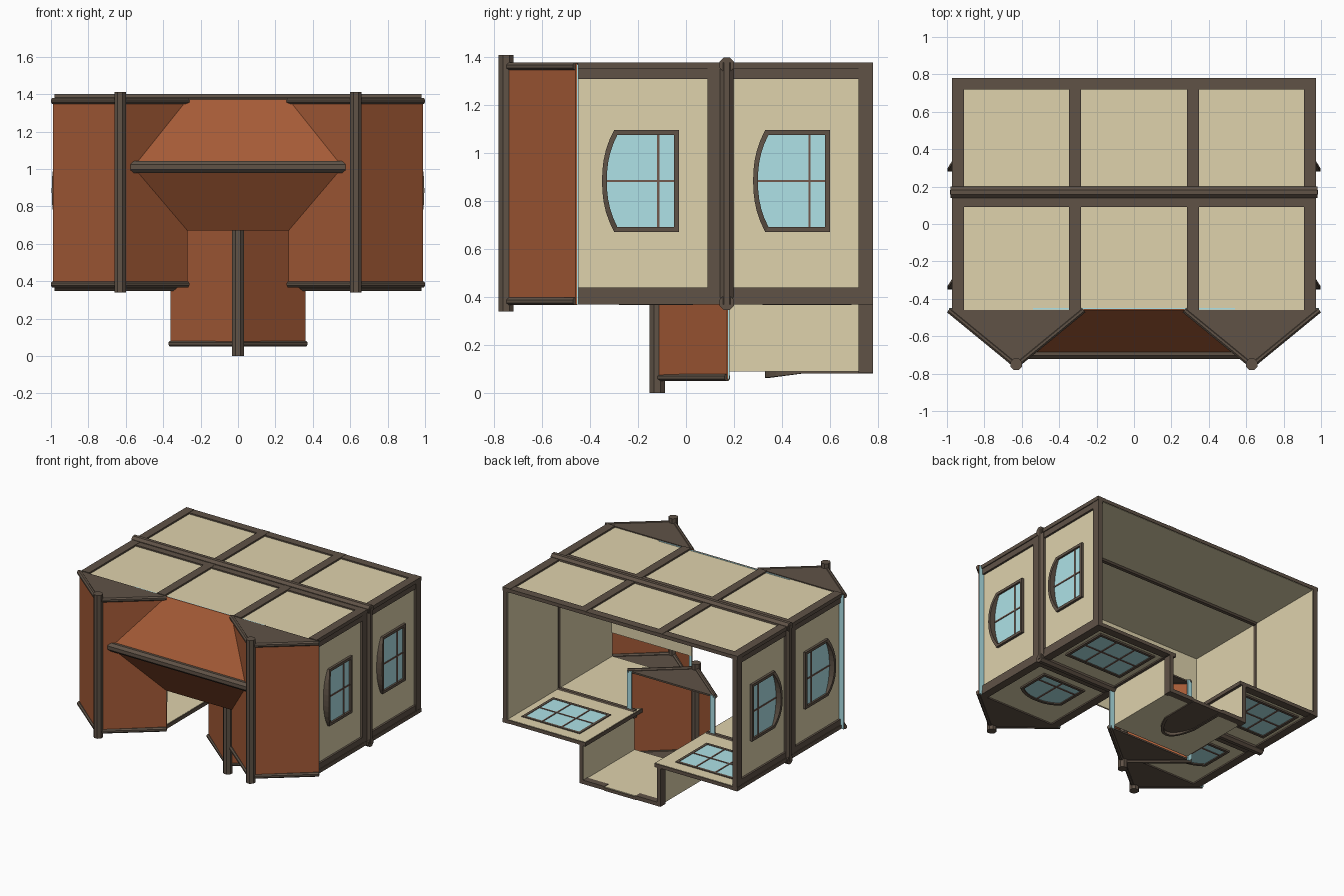
import bpy, bmesh, math
from mathutils import Vector

if "Cube" in bpy.data.objects:
    bpy.data.objects.remove(bpy.data.objects["Cube"])


def mat(name, c):
    m = bpy.data.materials.new(name)
    m.diffuse_color = (*c, 1)
    m.use_nodes = True
    m.node_tree.nodes["Principled BSDF"].inputs["Base Color"].default_value = m.diffuse_color
    return m


TAN = mat("plaster tan", (0.735, 0.645, 0.415))
WOOD = mat("dark timber", (0.115, 0.085, 0.062))
ROOF = mat("terracotta roof", (0.38, 0.105, 0.038))
BLUE = mat("pale blue glass", (0.43, 0.77, 0.81))
BAR = mat("glazing bar brown", (0.17, 0.10, 0.075))


def finish(bm, name, m):
    bmesh.ops.recalc_face_normals(bm, faces=bm.faces)
    me = bpy.data.meshes.new(name)
    bm.to_mesh(me)
    bm.free()
    me.materials.append(m)
    ob = bpy.data.objects.new(name, me)
    bpy.context.collection.objects.link(ob)
    return ob


def loft(name, lower, upper, m):
    """Closed solid between two matching outlines."""
    bm = bmesh.new()
    a = [bm.verts.new(p) for p in lower]
    b = [bm.verts.new(p) for p in upper]
    bm.faces.new(a)
    bm.faces.new(b)
    n = len(a)
    for i in range(n):
        j = (i + 1) % n
        bm.faces.new((a[i], a[j], b[j], b[i]))
    return finish(bm, name, m)


def slab(name, pts, off, m):
    o = Vector(off)
    return loft(name, pts, [Vector(p) + o for p in pts], m)


def box(name, x, y, z, m):
    return slab(name, [(x[0], y[0], z[0]), (x[1], y[0], z[0]), (x[1], y[1], z[0]), (x[0], y[1], z[0])],
                (0, 0, z[1] - z[0]), m)


def beam(name, p, q, r, m=WOOD):
    """Eight-sided timber between two points."""
    p, q = Vector(p), Vector(q)
    rot = (q - p).to_track_quat('Z', 'Y')
    ring = [rot @ Vector((r * math.cos(t), r * math.sin(t), 0))
            for t in [math.pi / 8 + i * math.pi / 4 for i in range(8)]]
    return loft(name, [p + v for v in ring], [q + v for v in ring], m)


def window(name, f, hw, side, apex, fill, bars=(), tilt=0.0, base=0.018, back=-0.012):
    """Framed opening; f maps (across, height, outward). Arch tips outward by tilt."""
    pts = [(-hw, 0), (hw, 0), (hw, side)]
    if apex > side:
        for i in range(1, 10):
            t = 1 - i / 5
            pts.append((hw * t, side + (apex - side) * (1 - abs(t) ** 2.3)))
    pts.append((-hw, side))
    cb = apex / 2
    k, kb = (hw - 0.02) / hw, (cb - 0.02) / cb
    inner = [(a * k, cb + (b - cb) * kb) for a, b in pts]

    def lift(b):
        return base + tilt * max(0, b - side) / max(apex - side, 0.01)
    loft(name + "_pane", [f(a, b, back) for a, b in inner], [f(a, b, 0.004) for a, b in inner], fill)
    bm = bmesh.new()
    rings = []
    for src, lo in ((pts, 1), (pts, 0), (inner, 0), (inner, 1)):
        rings.append([bm.verts.new(f(a, b, back - 0.003 if lo else lift(o[1])))
                      for (a, b), o in zip(src, pts)])
    n = len(pts)
    for r in range(4):
        u, v = rings[r], rings[(r + 1) % 4]
        for i in range(n):
            j = (i + 1) % n
            bm.faces.new((u[i], u[j], v[j], v[i]))
    finish(bm, name + "_frame", WOOD)
    for a0, a1, b0, b1 in bars:
        q = [(a0, b0), (a1, b0), (a1, b1), (a0, b1)]
        loft(name + "_bar", [f(a, b, back - 0.004) for a, b in q], [f(a, b, 0.009) for a, b in q], BAR)


T, B, E = 1.38, 0.37, -0.46   # top, bottom and eave levels

# back wall with its timber grid
box("back_wall", (-0.95, 0.95), (E, 0.775), (1.35, 1.368), TAN)
for x in (-0.94, -0.315, 0.315, 0.94):
    box("back_post", (x - 0.032, x + 0.032), (E, 0.78), (1.352, T), WOOD)
for y in ((0.09, 0.16), (0.72, 0.78)):
    box("back_rail", (-0.96, 0.96), y, (1.352, 1.378), WOOD)
beam("back_belt", (-0.98, 0.17, 1.37), (0.98, 0.17, 1.37), 0.033)
# attic ceiling, cut back above the wing
box("ceiling", (-0.95, 0.95), (E, E + 0.012), (0.67, 1.36), TAN)

for s in (-1, 1):
    def X(a, b):
        return tuple(sorted((s * a, s * b)))
    # side wall, timbers and belt
    box("ceiling_edge", X(0.27, 0.95), (E, E + 0.012), (0.58, 0.67), TAN)
    box("side_wall", X(0.93, 0.95), (E, 0.775), (0.38, 1.368), TAN)
    for y in ((0.09, 0.16), (0.72, 0.78)):
        box("side_post", X(0.932, 0.968), y, (B, T), WOOD)
    for z in ((B, 0.44), (1.31, T)):
        box("side_rail", X(0.932, 0.965), (E, 0.78), z, WOOD)
    beam("side_belt", (s * 0.955, 0.17, 0.37), (s * 0.955, 0.17, 1.38), 0.031)
    # front wall, timbers and belt
    box("front_wall", X(0.29, 0.95), (E, 0.775), (0.38, 0.40), TAN)
    for x in (0.315, 0.94):
        box("front_post", X(x - 0.03, x + 0.03), (E, 0.78), (B, 0.398), WOOD)
    for y in ((0.09, 0.16), (0.72, 0.78)):
        box("front_rail", X(0.3, 0.96), y, (0.372, 0.398), WOOD)
    beam("front_belt", (s * 0.3, 0.17, 0.377), (s * 0.98, 0.17, 0.377), 0.033)
    # windows
    for y0 in (-0.03, 0.6):
        window("side_window", lambda a, b, d: (s * (0.95 + d), y0 - b, 0.885 + a), 0.212, 0.27, 0.32, BLUE,
               [(-0.005, 0.005, 0.01, 0.305), (-0.2, 0.2, 0.08, 0.09)], tilt=0.028)
    window("upper_window", lambda a, b, d: (s * 0.64 + a, 0.03 - b, 0.38 - d), 0.18, 0.25, 0.31, BLUE,
           [(-0.005, 0.005, 0.01, 0.295), (-0.165, 0.165, 0.08, 0.09)], base=0.012)
    window("lower_window", lambda a, b, d: (s * 0.635 + a, 0.69 - b, 0.38 - d), 0.24, 0.37, 0.37, BLUE,
           [(-0.085, -0.075, 0.01, 0.36), (0.075, 0.085, 0.01, 0.36), (-0.23, 0.23, 0.18, 0.19)],
           base=0.012, back=-0.023)

    # gable roof: two slopes, ridge, verge beams, timber gable ends, soffits
    for x in (0.99, 0.27):
        slab("gable_slope", [(s * 0.63, -0.765, 0.37), (s * x, E, 0.37), (s * x, E, 1.375), (s * 0.63, -0.765, 1.375)],
             (0, 0.005, 0), ROOF)
        for z in (0.383, 1.363):
            beam("verge_beam", (s * 0.63, -0.755, z), (s * x, E, z), 0.017)
    for z in (0.37, 1.36):
        slab("gable_end", [(s * 0.63, -0.755, z), (s * 0.98, E, z), (s * 0.28, E, z)], (0, 0, 0.015), WOOD)
    beam("gable_ridge", (s * 0.63, -0.75, 0.34), (s * 0.63, -0.75, 1.41), 0.034)
    box("gable_soffit", X(0.95, 0.989), (E + 0.004, E + 0.012), (0.37, 1.37), BLUE)
    box("inner_soffit", X(0.272, 0.29), (E, E + 0.008), (0.37, 0.67), BLUE)

    # front wing: side walls, base timbers, roof slope
    box("wing_wall", X(0.305, 0.325), (0.17, 0.775), (0.09, 0.39), TAN)
    box("wing_base", X(0.306, 0.335), (0.72, 0.78), (0.085, 0.37), WOOD)
    box("wing_front_base", X(0.13, 0.335), (0.73, 0.78), (0.085, 0.114), WOOD)
    slab("wing_slope", [(0, -0.14, 0.06), (s * 0.362, 0.17, 0.06), (s * 0.362, 0.17, 0.69), (0, -0.14, 0.69)],
         (0, 0.005, 0), ROOF)
    for z in (0.066, 0.685):
        beam("wing_verge", (0, -0.125, z), (s * 0.362, 0.172, z), 0.016)
    box("wing_soffit", X(0.325, 0.362), (0.173, 0.181), (0.06, 0.69), BLUE)

# wing front, gable ends, ridge and arched door
box("wing_front", (-0.325, 0.325), (0.17, 0.775), (0.09, 0.11), TAN)
for z in (0.065, 0.675):
    slab("wing_gable_end", [(0, -0.13, z), (0.35, 0.172, z), (-0.35, 0.172, z)], (0, 0, 0.012), WOOD)
beam("wing_ridge", (0, -0.12, 0), (0, -0.12, 0.73), 0.034)
window("door", lambda a, b, d: (a, 0.78 - b, 0.09 - d), 0.13, 0.30, 0.45, WOOD, tilt=0.018, base=0.008)

# cross roof linking both gables
for z in (0.67, 1.372):
    slab("cross_slope", [(-0.56, -0.705, 1.01), (0.56, -0.705, 1.01), (0.27, E, z), (-0.27, E, z)],
         (0, 0.005, 0), ROOF)
beam("cross_ridge", (-0.575, -0.69, 1.01), (0.575, -0.69, 1.01), 0.034)
box("cross_soffit", (-0.54, 0.54), (E + 0.004, E + 0.012), (1.362, 1.371), BLUE)
